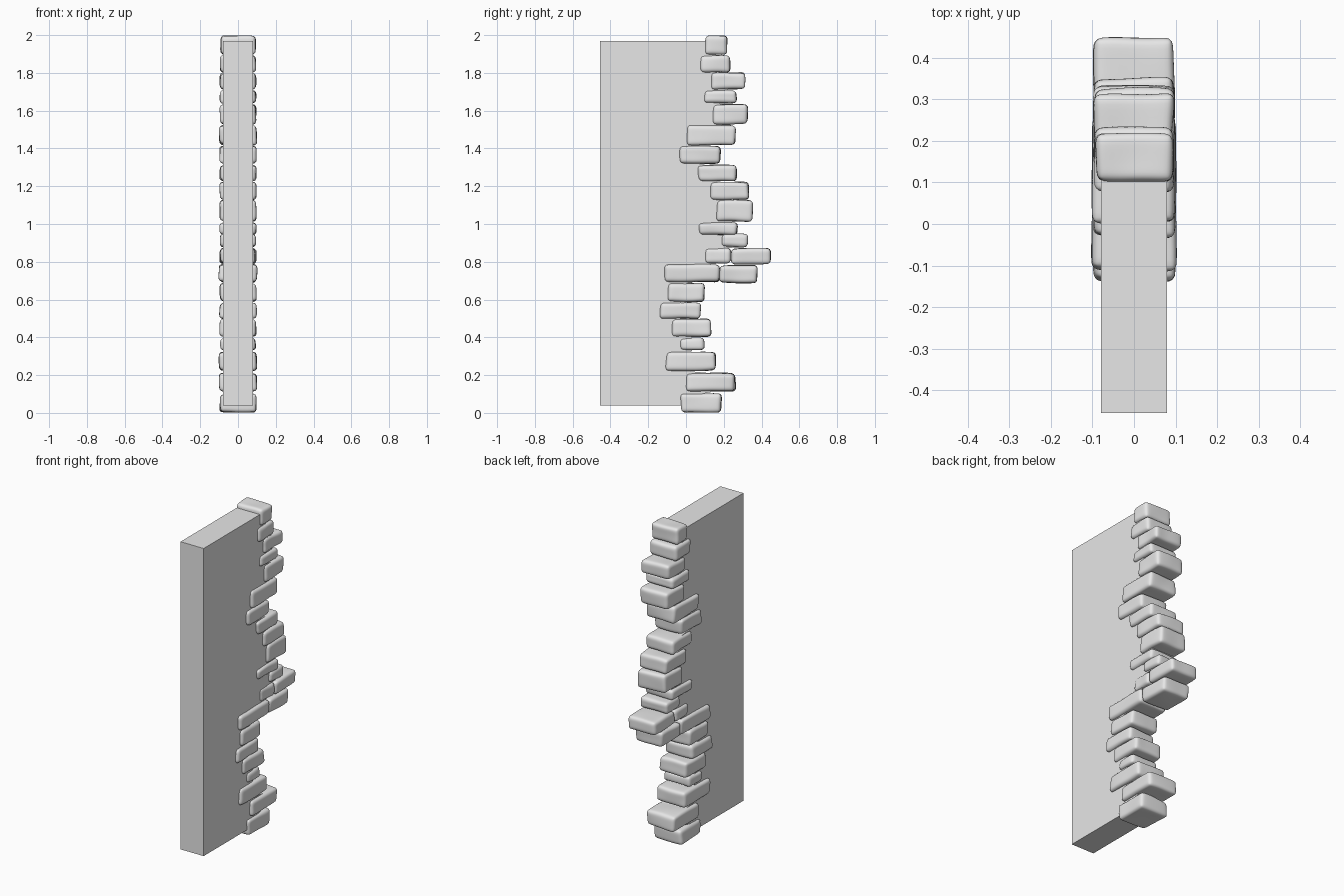
import bpy
import bmesh
import random
from mathutils import Vector, noise

random.seed(4)
default_cube = bpy.data.objects.get("Cube")
if default_cube:
    bpy.data.objects.remove(default_cube)


def make_material(name, colour):
    material = bpy.data.materials.new(name)
    material.use_nodes = True
    material.diffuse_color = colour
    material.node_tree.nodes["Principled BSDF"].inputs["Base Color"].default_value = colour
    return material


def make_object(name, bm, material):
    mesh = bpy.data.meshes.new(name)
    bmesh.ops.recalc_face_normals(bm, faces=bm.faces)
    bm.to_mesh(mesh)
    bm.free()
    mesh.materials.append(material)
    obj = bpy.data.objects.new(name, mesh)
    bpy.context.collection.objects.link(obj)
    return obj


grey = make_material("light grey", (0.8, 0.8, 0.8, 1.0))

# Stones from bottom to top, in hundredths: near y, far y, bottom z, top z
STONES = [
    (-3, 19, 0, 10.5), (0, 26.5, 11, 21.5), (-11, 16, 22, 32.5),
    (-3.5, 10, 33, 40), (-7.5, 13.5, 40, 50), (-14, 8, 49.5, 58.5),
    (-10, 10, 58.5, 69), (-11.5, 18, 69, 79), (10, 24, 79, 87.5),
    (18.5, 33, 87.5, 95), (6.5, 27.5, 94, 101), (16, 35.5, 101, 113),
    (12.5, 33.5, 112.5, 122.5), (6, 27, 122.5, 131.5), (-3.5, 18.5, 131.5, 141.5),
    (0, 26.5, 141.5, 152.5), (14, 33, 152.5, 163.5), (9, 27, 163.5, 171),
    (13, 31.5, 171, 180.5), (7.5, 23.5, 180, 189.5), (10, 22, 189.5, 200),
]
# Second stones that jut out beyond the main stack
OUTER_STONES = [(17.5, 38, 68.5, 78.5), (23.5, 45, 78.5, 87.5)]


def make_stone(name, near, far, bottom, top):
    """Rounded block with worn corners and gently uneven faces."""
    length, height = (far - near) / 100, (top - bottom) / 100
    # Longer stones are also a little wider
    half_width = 0.094 + 0.05 * max(0, length - 0.1)
    size = Vector((2 * half_width, length, height))
    centre = Vector((0, (near + far) / 200, (bottom + top) / 200))

    bm = bmesh.new()
    bmesh.ops.create_cube(bm, size=1)
    for v in bm.verts:
        worn = Vector([random.uniform(0.92, 1.0) for _ in range(3)])
        v.co = v.co * size * worn
    bmesh.ops.bevel(bm, geom=bm.edges[:], offset=0.02, segments=3,
                    profile=0.5, affect='EDGES')
    bmesh.ops.subdivide_edges(bm, edges=[e for e in bm.edges if e.calc_length() > 0.03],
                              cuts=3, use_grid_fill=True)
    # Uneven surface, different for every stone
    offset = Vector((random.uniform(0, 50), 0, 0))
    for v in bm.verts:
        v.co += 0.006 * noise.noise_vector(v.co * 9 + offset)
    # Fit the worn shape back to its course in the stack
    for axis in range(3):
        low = min(v.co[axis] for v in bm.verts)
        high = max(v.co[axis] for v in bm.verts)
        for v in bm.verts:
            part = (v.co[axis] - low) / (high - low) - 0.5
            v.co[axis] = part * size[axis] + centre[axis]
    stone = make_object(name, bm, grey)
    for polygon in stone.data.polygons:
        polygon.use_smooth = True
    smooth = stone.modifiers.new("rounding", 'SUBSURF')
    smooth.levels = smooth.render_levels = 1


for number, stone in enumerate(STONES, 1):
    make_stone(f"edge_stone_{number}", *stone)
for number, stone in enumerate(OUTER_STONES, 1):
    make_stone(f"outer_stone_{number}", *stone)

# Wall slab whose back edge steps in and out inside the stones
WALL_FRONT, WALL_BOTTOM, WALL_TOP, WALL_HALF = -0.455, 0.04, 1.97, 0.08
profile = [(WALL_FRONT, WALL_TOP), (WALL_FRONT, WALL_BOTTOM)]
for near, far, bottom, top in STONES:
    inside = (near + far) / 200
    profile.append((inside, max(bottom / 100, WALL_BOTTOM)))
    profile.append((inside, min(top / 100 - 0.005, WALL_TOP)))

bm = bmesh.new()
side = bm.faces.new([bm.verts.new((-WALL_HALF, y, z)) for y, z in profile])
extruded = bmesh.ops.extrude_face_region(bm, geom=[side])
bmesh.ops.translate(bm, vec=(2 * WALL_HALF, 0, 0),
                    verts=[g for g in extruded["geom"] if isinstance(g, bmesh.types.BMVert)])
make_object("wall_slab", bm, grey)
